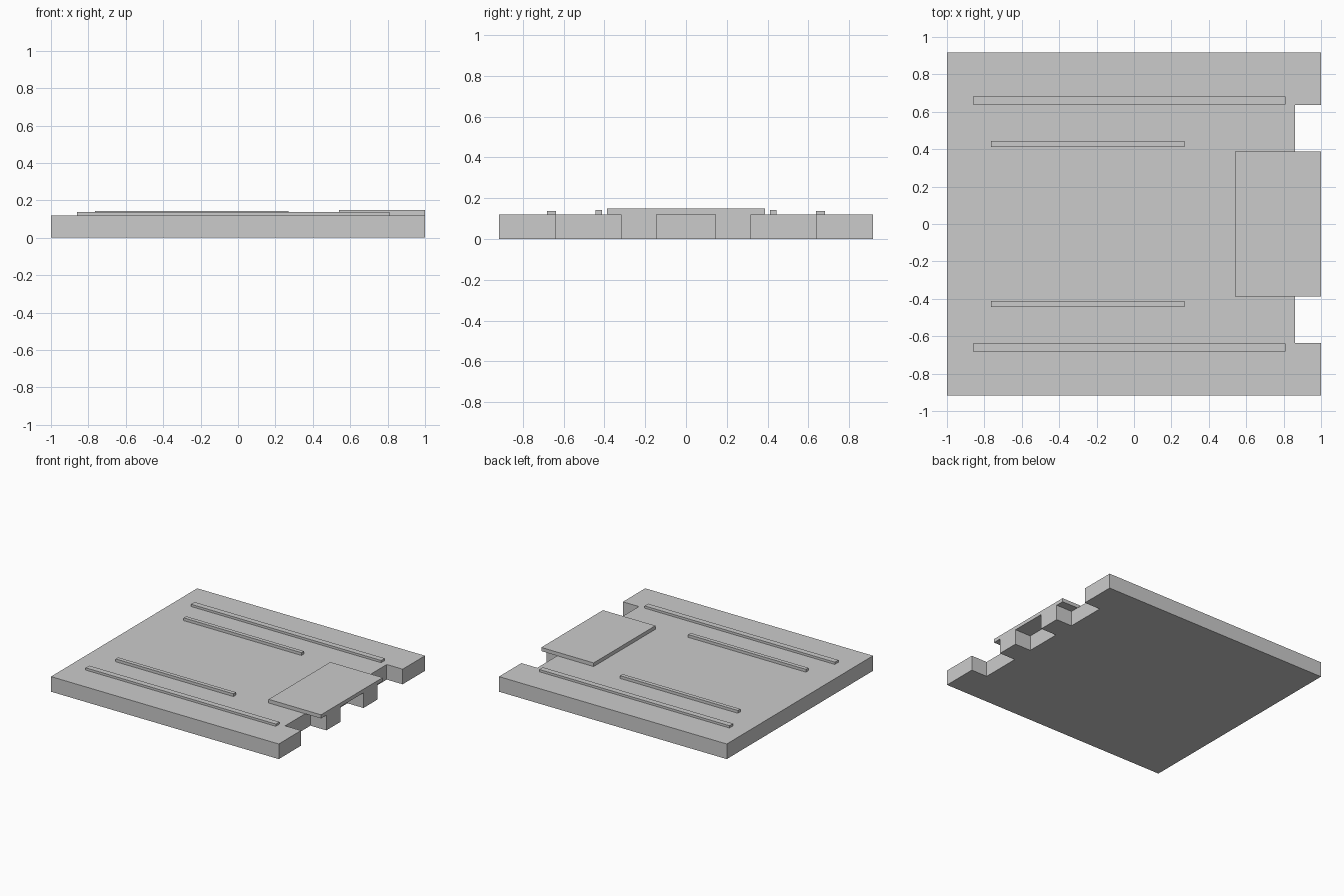
import bpy
import bmesh

cube = bpy.data.objects.get("Cube")
if cube:
    bpy.data.objects.remove(cube, do_unlink=True)

# Single plain colour
grey = bpy.data.materials.new("plain_grey")
grey.use_nodes = True
colour = (0.6, 0.6, 0.6, 1.0)
grey.diffuse_color = colour
grey.node_tree.nodes["Principled BSDF"].inputs["Base Color"].default_value = colour

BASE_TOP = 0.12


def slab(name, outline, bottom, top):
    """Extrude a flat outline, given counter-clockwise, from bottom to top."""
    bm = bmesh.new()
    face = bm.faces.new([bm.verts.new((x, y, bottom)) for x, y in outline])
    result = bmesh.ops.extrude_face_region(bm, geom=[face], use_keep_orig=True)
    raised = [v for v in result["geom"] if isinstance(v, bmesh.types.BMVert)]
    bmesh.ops.translate(bm, verts=raised, vec=(0, 0, top - bottom))
    bmesh.ops.recalc_face_normals(bm, faces=bm.faces)
    mesh = bpy.data.meshes.new(name)
    bm.to_mesh(mesh)
    bm.free()
    mesh.materials.append(grey)
    obj = bpy.data.objects.new(name, mesh)
    bpy.context.collection.objects.link(obj)
    return obj


def box(name, x0, x1, y0, y1, bottom, top):
    return slab(name, [(x0, y0), (x1, y0), (x1, y1), (x0, y1)], bottom, top)


# Base slab with three notches in one edge, leaving four tabs
HALF_WIDTH, NOTCH_X = 0.917, 0.86
half = [(NOTCH_X, 0.145), (1, 0.145), (1, 0.32), (NOTCH_X, 0.32),
        (NOTCH_X, 0.637), (1, 0.637), (1, HALF_WIDTH), (-1, HALF_WIDTH)]
mirrored = [(x, -y) for x, y in reversed(half)]
slab("base_slab", mirrored + half, 0, BASE_TOP)

# Raised plate bridging the two middle tabs
box("raised_plate", 0.54, 1, -0.387, 0.387, BASE_TOP, 0.149)

# Long outer and short inner rails on both sides
for side, s in (("left", 1), ("right", -1)):
    for part, x0, x1, near, far, top in (
            ("outer_rail", -0.86, 0.81, 0.638, 0.683, 0.138),
            ("inner_rail", -0.765, 0.27, 0.411, 0.443, 0.142)):
        y0, y1 = sorted((s * near, s * far))
        box(f"{side}_{part}", x0, x1, y0, y1, BASE_TOP, top)
